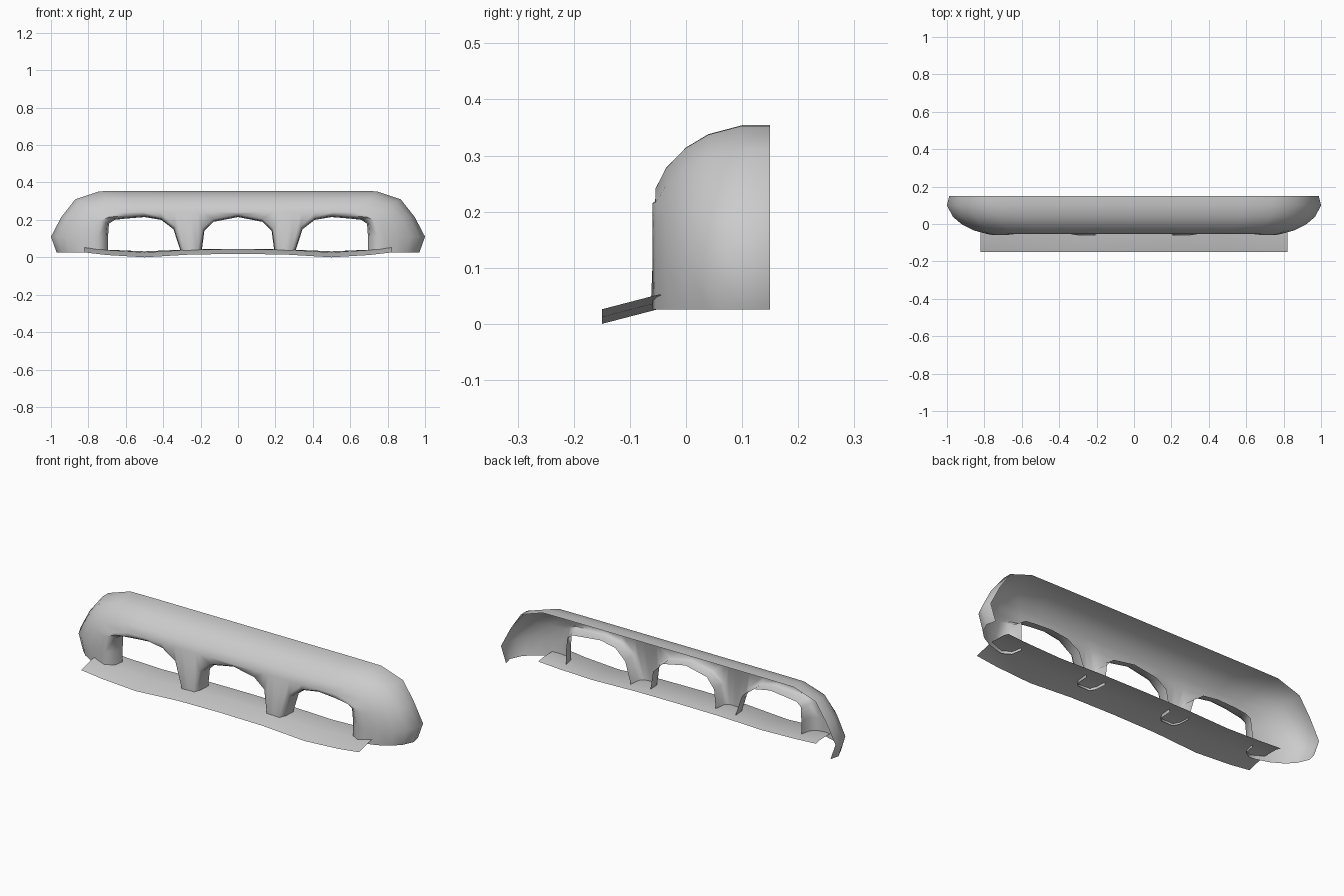
import bpy, bmesh, math

if "Cube" in bpy.data.objects:
    bpy.data.objects.remove(bpy.data.objects["Cube"])


def finish(name, bm, angle):
    # Turn a half mesh into a mirrored, smooth shaded object
    bmesh.ops.recalc_face_normals(bm, faces=bm.faces)
    me = bpy.data.meshes.new(name)
    bm.to_mesh(me)
    bm.free()
    ob = bpy.data.objects.new(name, me)
    bpy.context.collection.objects.link(ob)
    mod = ob.modifiers.new("mirror", 'MIRROR')
    mod.use_clip = True
    mod.merge_threshold = 0.0005
    bpy.ops.object.select_all(action='DESELECT')
    ob.select_set(True)
    bpy.context.view_layer.objects.active = ob
    bpy.ops.object.shade_smooth_by_angle(angle=math.radians(angle))
    return ob


def grid(bm, cols, skip=lambda c, r: False):
    # Skin a list of equally long point columns with quads
    vs = [[bm.verts.new(p) for p in col] for col in cols]
    for c in range(len(vs) - 1):
        for r in range(len(vs[0]) - 1):
            if not skip(c, r):
                bm.faces.new((vs[c][r], vs[c + 1][r],
                              vs[c + 1][r + 1], vs[c][r + 1]))


# Domed cover: back outline (x, z), opening (x, z), depth of the turned-in rim,
# and how far the front lip is set back from the opening in x
COLUMNS = [
    (0.97, 0.026, 0.695, 0.026, 0.02, 0.05),
    (1.0, 0.11, 0.695, 0.11, 0.02, 0.05),
    (0.945, 0.215, 0.69, 0.18, 0.015, 0.04),
    (0.87, 0.31, 0.66, 0.20, 0.01, 0.03),
    (0.74, 0.353, 0.60, 0.207, 0.01, 0.0),
    (0.58, 0.354, 0.50, 0.215, 0.005, 0.0),
    (0.45, 0.354, 0.41, 0.20, 0.01, 0.0),
    (0.36, 0.354, 0.345, 0.15, 0.02, -0.01),
    (0.31, 0.354, 0.305, 0.026, 0.025, -0.02),
    (0.255, 0.354, 0.25, 0.026, 0.025, 0.0),
    (0.20, 0.354, 0.195, 0.026, 0.025, 0.02),
    (0.18, 0.354, 0.18, 0.14, 0.02, 0.01),
    (0.13, 0.354, 0.13, 0.19, 0.01, 0.0),
    (0.0, 0.354, 0.0, 0.215, 0.005, 0.0),
]
# Cross-section: depth y and fraction of the way from outline to lip
SECTION = [(0.15, 0.0), (0.10, 0.0), (0.04, 0.12), (0.0, 0.30),
           (-0.035, 0.57), (-0.054, 0.85)]

cols = []
for ox, oz, lx, lz, rim, inset in COLUMNS:
    end = ox > 0.8
    bz = lz if end else 0.207
    fx = lx + inset
    col = []
    for y, f in SECTION:
        x = ox + (fx - ox) * f
        if ox > 0.9 and y > 0.14:
            x -= 0.012
        col.append((x, y, oz + (bz + 0.015 * (not end) - oz) * f))
    pillar = 0.19 < lx < 0.31
    # Front lip, slightly above the rim, bulging on the pillars
    flat = pillar or oz < 0.2
    lip_y = -0.063 if pillar else -0.06 if end else -0.05
    col.append((fx, lip_y, lz if flat else lz + 0.015))
    # Rounded rim turned back inside the opening
    col.append((lx + inset * 0.2, -0.035, lz if flat else lz + 0.005))
    col.append((lx, rim, lz))
    cols.append(col)

bm = bmesh.new()
last = len(SECTION)
grid(bm, cols, lambda c, r: r >= last and c in (8, 9))
finish("arched_cover", bm, 60)

# Wavy ledge: slopes up from the front edge, runs level under the openings
# and turns down a little along its back edge
bm = bmesh.new()
ledge = [(0.82, 0.026), (0.70, 0.012), (0.50, 0.0), (0.25, 0.015), (0.0, 0.018)]
grid(bm, [[(x, -0.15, z), (x, -0.05, z + 0.026),
           (x, 0.04, 0.032 + z * 0.7), (x, 0.075, 0.03 + z * 0.5)]
          for x, z in ledge])
finish("front_ledge", bm, 30)
